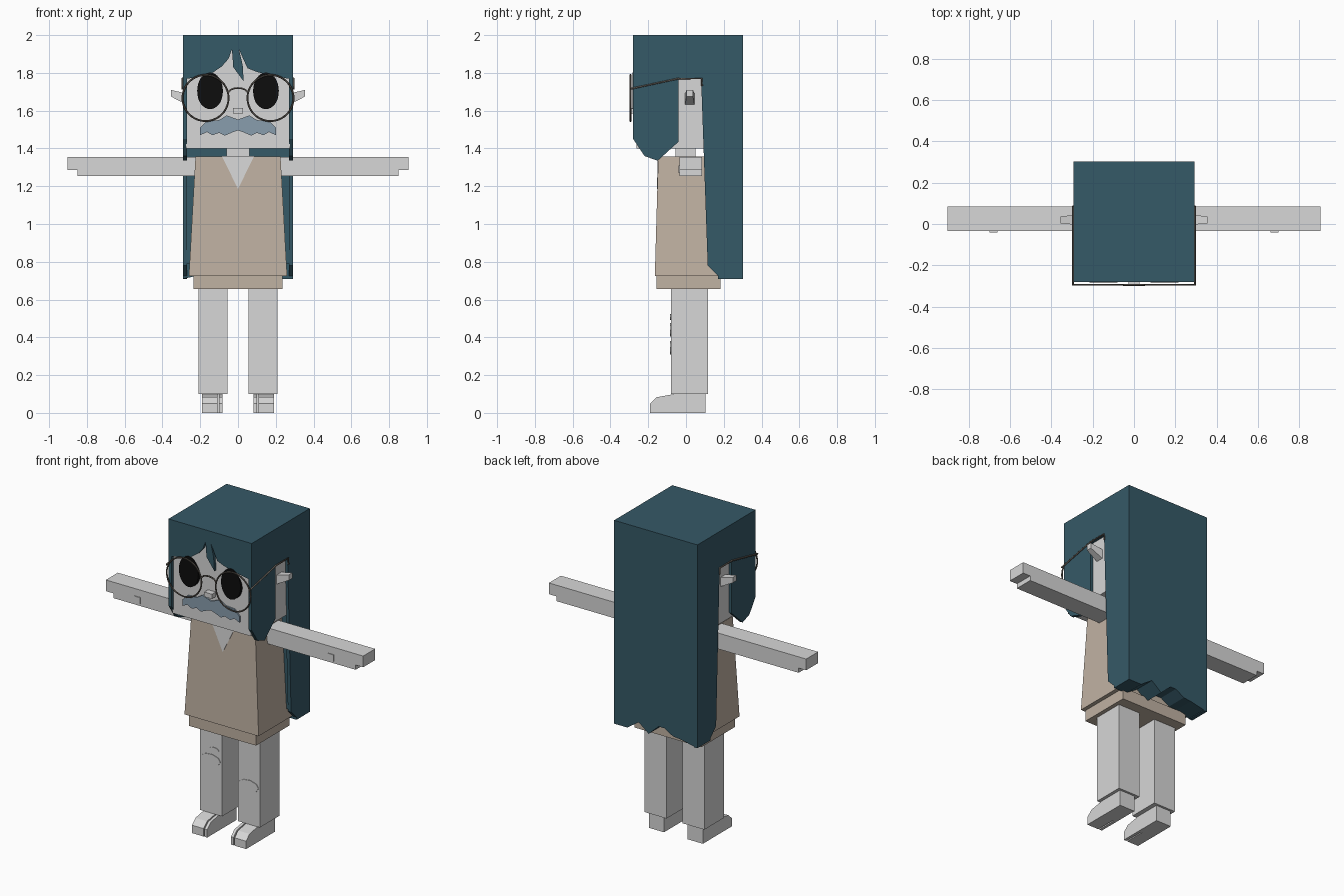
import bpy, bmesh, math
from mathutils import Vector

cube = bpy.data.objects.get("Cube")
if cube:
    bpy.data.objects.remove(cube, do_unlink=True)


def material(name, r, g, b):
    m = bpy.data.materials.new(name)
    m.use_nodes = True
    m.diffuse_color = (r, g, b, 1)
    m.node_tree.nodes["Principled BSDF"].inputs["Base Color"].default_value = (r, g, b, 1)
    return m


SKIN = material("pale grey skin", 0.68, 0.68, 0.68)
HAIR = material("dark teal hair", 0.036, 0.1, 0.135)
DRESS = material("beige dress", 0.53, 0.445, 0.365)
BEARD = material("blue grey moustache", 0.25, 0.34, 0.42)
FRAME = material("brown grey frame", 0.12, 0.105, 0.09)
BLACK = material("black eye", 0.004, 0.004, 0.004)


def loft(name, lower, upper, mat):
    """Solid between two matching outlines."""
    bm = bmesh.new()
    a = [bm.verts.new(p) for p in lower]
    b = [bm.verts.new(p) for p in upper]
    bm.faces.new(a)
    bm.faces.new(b)
    for i in range(len(a)):
        j = (i + 1) % len(a)
        bm.faces.new((a[i], a[j], b[j], b[i]))
    bmesh.ops.recalc_face_normals(bm, faces=bm.faces)
    me = bpy.data.meshes.new(name)
    bm.to_mesh(me)
    bm.free()
    me.materials.append(mat)
    ob = bpy.data.objects.new(name, me)
    bpy.context.collection.objects.link(ob)
    return ob


def prism(name, outline, axis, lo, hi, mat):
    """Outline extruded along x (y,z points), y (x,z points) or z (x,y points)."""
    def place(t):
        return [Vector(p[:axis] + (t,) + p[axis:]) for p in outline]
    return loft(name, place(lo), place(hi), mat)


def rect(a0, a1, b0, b1):
    return [(a0, b0), (a1, b0), (a1, b1), (a0, b1)]


def box(name, x0, x1, y0, y1, z0, z1, mat):
    return prism(name, rect(x0, x1, y0, y1), 2, z0, z1, mat)


def ellipse(cx, cz, rx, rz, n=32):
    return [(cx + rx * math.cos(math.tau * i / n), cz + rz * math.sin(math.tau * i / n))
            for i in range(n)]


def wire(name, points, radius, mat):
    cu = bpy.data.curves.new(name, "CURVE")
    cu.dimensions = "3D"
    cu.bevel_depth = radius
    cu.bevel_resolution = 1
    cu.use_fill_caps = True
    sp = cu.splines.new("POLY")
    sp.points.add(len(points) - 1)
    for p, co in zip(sp.points, points):
        p.co = (*co, 1)
    cu.materials.append(mat)
    ob = bpy.data.objects.new(name, cu)
    bpy.context.collection.objects.link(ob)


X, Y, Z = 0, 1, 2

# Head, neck and nose
box("head", -0.275, 0.275, -0.262, 0.14, 1.4, 1.95, SKIN)
box("neck", -0.06, 0.06, -0.055, 0.05, 1.34, 1.41, SKIN)
box("nose", -0.027, 0.027, -0.3, -0.26, 1.585, 1.615, SKIN)

# Hair: crown, parted fringe, back with ragged hem
box("hair_crown", -0.292, 0.292, -0.28, 0.303, 1.93, 2.0, HAIR)
fringe = [(-0.292, 1.94), (-0.292, 1.765), (-0.15, 1.79), (-0.085, 1.835), (-0.05, 1.875),
          (-0.032, 1.925), (-0.025, 1.83), (0.03, 1.755), (0.025, 1.84), (0.005, 1.925),
          (0.025, 1.88), (0.05, 1.825), (0.1, 1.805), (0.18, 1.785), (0.292, 1.765), (0.292, 1.94)]
prism("hair_fringe", fringe, Y, -0.28, -0.26, HAIR)
hem = [(0.292, 0.71), (0.2, 0.71), (0.12, 0.765), (0.05, 0.71), (-0.02, 0.775),
       (-0.06, 0.775), (-0.12, 0.74), (-0.17, 0.735), (-0.292, 0.71)]
prism("hair_back", hem + [(-0.292, 1.95), (0.292, 1.95)], Y, 0.17, 0.303, HAIR)
box("hair_back_lining", -0.285, 0.285, 0.12, 0.18, 0.79, 1.94, HAIR)
side = [(-0.28, 1.95), (-0.28, 1.45), (-0.22, 1.36), (-0.15, 1.335), (-0.04, 1.435),
        (-0.04, 1.77), (0.08, 1.77), (0.115, 0.78), (0.185, 0.71), (0.303, 0.71), (0.303, 1.95)]

# Moustache
half = [(0, 1.553), (0.06, 1.575), (0.1, 1.55), (0.165, 1.545), (0.2, 1.51), (0.2, 1.47),
        (0.165, 1.487), (0.135, 1.47), (0.1, 1.483), (0.07, 1.468), (0.03, 1.485)]
mirrored = [(-x, z) for x, z in reversed(half[1:])]
prism("moustache", half + [(0, 1.495)] + mirrored, Y, -0.272, -0.263, BEARD)

# Dress with neckline and hem band
loft("dress", [(-0.26, -0.165, 0.725), (0.26, -0.165, 0.725), (0.26, 0.17, 0.725), (-0.26, 0.17, 0.725)],
     [(-0.225, -0.147, 1.358), (0.225, -0.147, 1.358), (0.225, 0.125, 1.358), (-0.225, 0.125, 1.358)], DRESS)
box("dress_band", -0.235, 0.235, -0.155, 0.182, 0.655, 0.73, DRESS)
loft("neckline", [(-0.085, -0.149, 1.359), (0.085, -0.149, 1.359), (0, -0.154, 1.185)],
     [(-0.085, -0.142, 1.359), (0.085, -0.142, 1.359), (0, -0.147, 1.185)], SKIN)

# Glasses bridge
wire("glasses_bridge", [(0.053 * math.cos(a), -0.294, 1.69 + 0.03 * math.sin(a))
                        for a in [math.pi * i / 8 for i in range(9)]], 0.005, FRAME)

# Paired parts
for s, word in ((1, "left"), (-1, "right")):
    prism(word + "_hair_side", side, X, s * 0.27, s * 0.292, HAIR)
    prism(word + "_eye", ellipse(s * 0.148, 1.705, 0.068, 0.097), Y, -0.284, -0.28, BLACK)
    prism(word + "_eye_base", ellipse(s * 0.148, 1.69, 0.066, 0.08), Y, -0.28, -0.262, BLACK)

    # Glasses rim and temple
    bpy.ops.mesh.primitive_torus_add(major_radius=0.122, minor_radius=0.005, major_segments=40,
                                     minor_segments=6, location=(s * 0.172, -0.294, 1.667),
                                     rotation=(math.pi / 2, 0, 0))
    rim = bpy.context.object
    rim.name = word + "_glasses_rim"
    rim.data.materials.append(FRAME)
    bpy.ops.object.shade_smooth_by_angle()
    wire(word + "_glasses_temple", [(s * 0.295, y, z) for y, z in
         ((-0.297, 1.715), (-0.04, 1.77), (0.083, 1.77), (0.085, 1.73))], 0.005, FRAME)

    # Ear widening towards the tip
    loft(word + "_ear", [(s * 0.27, -0.005, 1.63), (s * 0.27, 0.045, 1.63),
                         (s * 0.27, 0.045, 1.69), (s * 0.27, -0.005, 1.69)],
         [(s * 0.355, 0.003, 1.675), (s * 0.355, 0.037, 1.675),
          (s * 0.355, 0.037, 1.71), (s * 0.355, 0.003, 1.71)], SKIN)

    # Arm with stepped fingertips and a thumb
    arm = [(0.2, 1.255), (0.85, 1.255), (0.85, 1.285), (0.903, 1.285), (0.903, 1.356), (0.2, 1.356)]
    prism(word + "_arm", [(s * x, z) for x, z in arm], Y, -0.035, 0.085, SKIN)
    box(word + "_thumb", s * 0.66, s * 0.7, -0.04, -0.03, 1.27, 1.31, SKIN)

    # Leg and split-toed foot
    box(word + "_leg", s * 0.055, s * 0.21, -0.08, 0.116, 0.1, 0.66, SKIN)
    box(word + "_heel", s * 0.083, s * 0.19, -0.06, 0.102, 0, 0.1, SKIN)
    toe = [(-0.06, 0), (-0.19, 0), (-0.19, 0.05), (-0.155, 0.083), (-0.06, 0.1)]
    prism(word + "_big_toe", toe, X, s * 0.083, s * 0.101, SKIN)
    prism(word + "_toes", toe, X, s * 0.109, s * 0.19, SKIN)

# Plasters on the knees
for name, cx, cz, rx, rz in (("right_knee_patch", -0.135, 0.44, 0.07, 0.036),
                             ("right_small_patch", -0.112, 0.508, 0.035, 0.016),
                             ("left_knee_patch", 0.132, 0.345, 0.07, 0.037)):
    prism(name, ellipse(cx, cz, rx, rz, 9), Y, -0.084, -0.079, SKIN)
